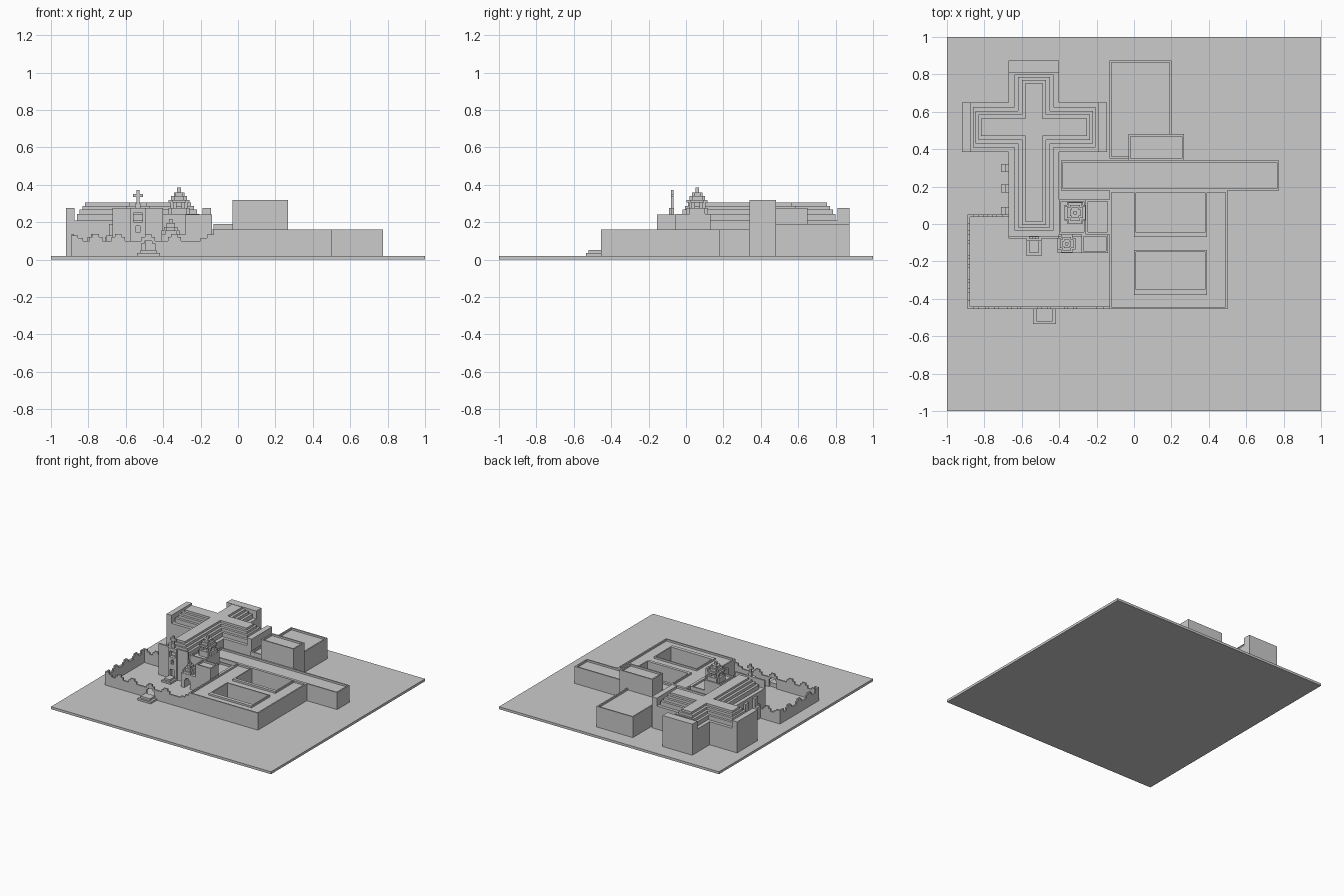
import bpy
import bmesh

if "Cube" in bpy.data.objects:
    bpy.data.objects.remove(bpy.data.objects["Cube"], do_unlink=True)

stone = bpy.data.materials.new("plain_grey_stone")
stone.use_nodes = True
GREY = (0.6, 0.6, 0.6, 1)
stone.diffuse_color = GREY
stone.node_tree.nodes["Principled BSDF"].inputs["Base Color"].default_value = GREY

GROUND = 0.02
AXES = {"xy": (0, 1, 2), "xz": (0, 2, 1), "yz": (1, 2, 0)}


def solid(name, rects, low, high, holes=(), plane="xy"):
    """Extrude a union of rectangles (a0, a1, b0, b1), minus holes, across a plane."""
    every = list(rects) + list(holes)
    us = sorted({round(v, 4) for r in every for v in r[:2]})
    vs = sorted({round(v, 4) for r in every for v in r[2:]})

    def within(group, u, v):
        return any(r[0] < u < r[1] and r[2] < v < r[3] for r in group)

    cells = set()
    for i in range(len(us) - 1):
        for j in range(len(vs) - 1):
            u, v = (us[i] + us[i + 1]) / 2, (vs[j] + vs[j + 1]) / 2
            if within(rects, u, v) and not within(holes, u, v):
                cells.add((i, j))
    bm = bmesh.new()
    made = {}

    def vert(i, j, w):
        if (i, j, w) not in made:
            co = [0, 0, 0]
            for axis, value in zip(AXES[plane], (us[i], vs[j], w)):
                co[axis] = value
            made[i, j, w] = bm.verts.new(co)
        return made[i, j, w]

    for i, j in cells:
        ring = [(i, j), (i + 1, j), (i + 1, j + 1), (i, j + 1)]
        for w in (low, high):
            bm.faces.new([vert(*p, w) for p in ring])
        for k, (di, dj) in enumerate([(0, -1), (1, 0), (0, 1), (-1, 0)]):
            if (i + di, j + dj) not in cells:
                p, q = ring[k], ring[(k + 1) % 4]
                bm.faces.new([vert(*p, low), vert(*q, low), vert(*q, high), vert(*p, high)])
    bmesh.ops.recalc_face_normals(bm, faces=bm.faces)
    mesh = bpy.data.meshes.new(name)
    bm.to_mesh(mesh)
    bm.free()
    mesh.materials.append(stone)
    obj = bpy.data.objects.new(name, mesh)
    bpy.context.collection.objects.link(obj)
    return obj


def inset(r, d):
    return (r[0] + d, r[1] - d, r[2] + d, r[3] - d)


def flat_roofed(name, rect, top, holes=(), drop=0.015):
    """Block whose roof sits a little below a thin parapet."""
    inner = inset(rect, 0.011)
    solid(name + "_parapet", [rect], GROUND, top, [inner])
    solid(name + "_body", [inner], GROUND, top - drop, holes)


def plus(cx, cy, r, notch):
    return [(cx - r, cx + r, cy - r + notch, cy + r - notch),
            (cx - r + notch, cx + r - notch, cy - r, cy + r)]


def merlons(centres):
    """Two-step crenels standing on the yard wall."""
    out = []
    for c in centres:
        out += [(c - 0.035, c + 0.035, 0.1, 0.12), (c - 0.017, c + 0.017, 0.12, 0.137)]
    return out


# Ground slab
solid("ground_slab", [(-1, 1, -1, 1)], 0, GROUND)

# Cloister block with two open courts
courts = [(0.01, 0.38, -0.045, 0.17), (0.01, 0.38, -0.35, -0.15)]
court_rims = [(0, 0.39, -0.07, 0.177), (0, 0.39, -0.38, -0.14)]
flat_roofed("cloister", (-0.13, 0.5, -0.455, 0.18), 0.16, courts)
for n, (rim, court) in enumerate(zip(court_rims, courts)):
    solid(f"court_rim_{n}", [rim], 0.145, 0.16, [court])

# Long cross wing, rear hall and tall block
flat_roofed("long_wing", (-0.39, 0.775, 0.18, 0.34), 0.16)
flat_roofed("rear_hall", (-0.13, 0.2, 0.35, 0.875), 0.19)
flat_roofed("tall_block", (-0.03, 0.267, 0.34, 0.48), 0.32)

# Cross-shaped church with stepped roof
solid("church_walls", [(-0.67, -0.4, -0.065, 0.81), (-0.875, -0.19, 0.385, 0.65)], GROUND, 0.21)
z = 0.21
for n, top in enumerate((0.245, 0.268, 0.288, 0.305)):
    d = 0.02 * n
    e = 0.015 * n
    nave = (-0.64 + d, -0.43 - d, -0.035 + e, 0.8 - e)
    transept = (-0.862 + e, -0.205 - e, 0.41 + d, 0.625 - d)
    solid(f"church_roof_step_{n}", [nave, transept], z, top)
    z = top

# High end walls of the church arms
solid("rear_end_wall", [(-0.67, -0.4, 0.81, 0.875)], GROUND, 0.275)
solid("right_end_wall", [(-0.92, -0.875, 0.385, 0.65)], GROUND, 0.275)
solid("left_end_wall", [(-0.19, -0.145, 0.385, 0.65)], GROUND, 0.275)

# Stepped buttresses along the nave
for n, y in enumerate((0.07, 0.19, 0.3)):
    solid(f"buttress_{n}", [(-0.71, -0.67, GROUND, 0.12), (-0.69, -0.67, 0.12, 0.19)],
          y - 0.022, y + 0.022, plane="xz")

# Church front with door, windows and cross
openings = [(-0.555, -0.515, GROUND, 0.1), (-0.545, -0.525, 0.145, 0.18),
            (-0.56, -0.51, 0.2, 0.25)]
solid("church_front", [(-0.67, -0.4, GROUND, 0.275)], -0.077, -0.063, openings, "xz")
solid("front_bay", [(-0.575, -0.495, GROUND, 0.275)], -0.09, -0.077, openings, "xz")
solid("roof_cross", [(-0.55, -0.52, 0.275, 0.3), (-0.543, -0.527, 0.3, 0.372),
                     (-0.562, -0.508, 0.335, 0.352)], -0.08, -0.067, plane="xz")
solid("door_step_low", [(-0.575, -0.495, -0.17, -0.09)], GROUND, 0.035)
solid("door_step_high", [(-0.56, -0.51, -0.155, -0.09)], 0.035, 0.05)

# Bell tower with open lantern and stepped dome
tx, ty = -0.315, 0.06
flat_roofed("bell_tower", (-0.4, -0.257, -0.055, 0.13), 0.245)
passages = [(tx - 0.1, tx + 0.1, ty - 0.013, ty + 0.013),
            (tx - 0.013, tx + 0.013, ty - 0.1, ty + 0.1)]
solid("lantern_base", plus(tx, ty, 0.057, 0.015), 0.23, 0.275)
solid("lantern", plus(tx, ty, 0.045, 0.014), 0.275, 0.305, passages)
z = 0.305
for n, (r, top) in enumerate(((0.056, 0.32), (0.042, 0.34), (0.028, 0.36), (0.01, 0.385))):
    solid(f"tower_dome_step_{n}", plus(tx, ty, r, r * 0.35), z, top)
    z = top

# Low rooms beside the tower
flat_roofed("side_room", (-0.257, -0.13, -0.055, 0.13), 0.16)
flat_roofed("front_room", (-0.28, -0.14, -0.155, -0.055), 0.24)
solid("porch", [(-0.41, -0.28, GROUND, 0.135)], -0.155, -0.065,
      [(-0.38, -0.33, GROUND, 0.085), (-0.37, -0.34, 0.085, 0.1)], "xz")
z = 0.135
for n, (r, top) in enumerate(((0.048, 0.155), (0.036, 0.175), (0.022, 0.195), (0.009, 0.217))):
    solid(f"porch_dome_step_{n}", plus(-0.36, -0.105, r, r * 0.35), z, top)
    z = top

# Yard walls with crenels and gate
gate = [(-0.515, -0.445, GROUND, 0.085), (-0.5, -0.46, 0.085, 0.1)]
corner = [(-0.89, -0.855, 0.1, 0.13), (-0.855, -0.83, 0.1, 0.115)]
solid("yard_front_wall", [(-0.89, -0.13, GROUND, 0.1), (-0.2, -0.13, 0.1, 0.115),
                          (-0.165, -0.13, 0.115, 0.135)] + corner
      + merlons((-0.76, -0.64, -0.48, -0.34)), -0.455, -0.442, gate, "xz")
solid("yard_side_wall", [(-0.442, 0.037, GROUND, 0.1), (-0.442, -0.41, 0.1, 0.13),
                         (0.0, 0.037, 0.1, 0.13)]
      + merlons((-0.33, -0.2, -0.07)), -0.89, -0.877, plane="yz")
solid("yard_rear_wall", [(-0.89, -0.67, GROUND, 0.1), (-0.705, -0.67, 0.1, 0.13)] + corner
      + merlons((-0.77,)), 0.037, 0.05, plane="xz")

# Gate steps
solid("gate_step_low", [(-0.54, -0.418, -0.535, -0.455)], GROUND, 0.035)
solid("gate_step_high", [(-0.522, -0.436, -0.52, -0.455)], 0.035, 0.052)
